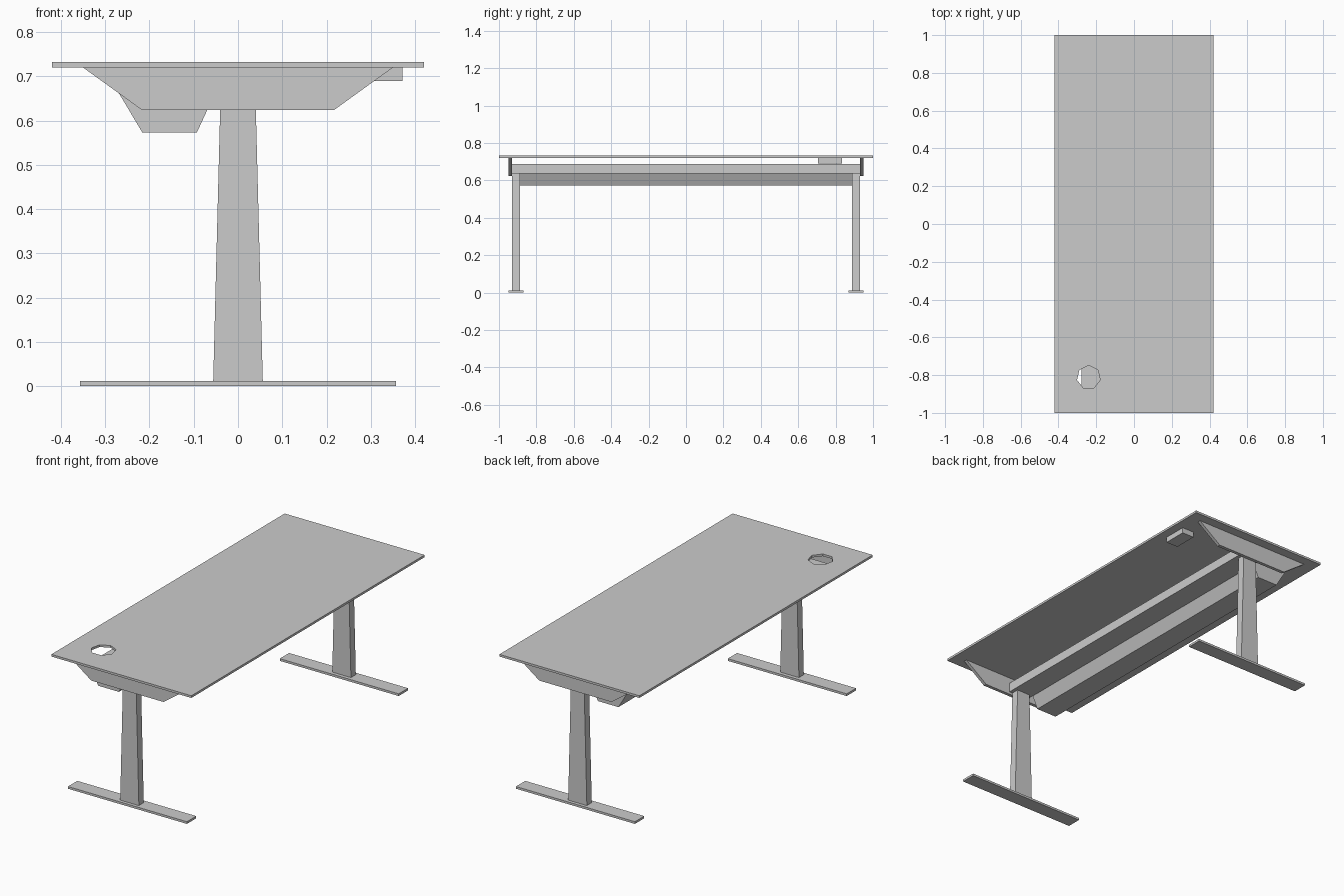
import bpy, bmesh
from math import sin, cos, pi

if "Cube" in bpy.data.objects:
    bpy.data.objects.remove(bpy.data.objects["Cube"])


def prism(name, profile, y0, y1):
    """Extrude an x-z profile along y from y0 to y1."""
    bm = bmesh.new()
    face = bm.faces.new([bm.verts.new((x, y0, z)) for x, z in profile])
    ext = bmesh.ops.extrude_face_region(bm, geom=[face])
    moved = [v for v in ext["geom"] if isinstance(v, bmesh.types.BMVert)]
    bmesh.ops.translate(bm, verts=moved, vec=(0, y1 - y0, 0))
    bmesh.ops.recalc_face_normals(bm, faces=bm.faces)
    mesh = bpy.data.meshes.new(name)
    bm.to_mesh(mesh)
    bm.free()
    obj = bpy.data.objects.new(name, mesh)
    bpy.context.collection.objects.link(obj)
    return obj


def box(name, x0, x1, y0, y1, z0, z1):
    return prism(name, [(x0, z0), (x1, z0), (x1, z1), (x0, z1)], y0, y1)


def plate(name, loops, z0, z1):
    """Flat plate from an outline and hole loops."""
    curve = bpy.data.curves.new(name, "CURVE")
    curve.dimensions = "2D"
    curve.fill_mode = "BOTH"
    curve.extrude = (z1 - z0) / 2
    for pts in loops:
        s = curve.splines.new("POLY")
        s.points.add(len(pts) - 1)
        for p, (x, y) in zip(s.points, pts):
            p.co = (x, y, 0, 1)
        s.use_cyclic_u = True
    tmp = bpy.data.objects.new(name + "_outline", curve)
    bpy.context.collection.objects.link(tmp)
    deps = bpy.context.evaluated_depsgraph_get()
    mesh = bpy.data.meshes.new_from_object(tmp.evaluated_get(deps))
    bpy.data.objects.remove(tmp)
    obj = bpy.data.objects.new(name, mesh)
    obj.location.z = (z0 + z1) / 2
    bpy.context.collection.objects.link(obj)
    # weld the caps to the sides
    bm = bmesh.new()
    bm.from_mesh(mesh)
    bmesh.ops.remove_doubles(bm, verts=bm.verts, dist=1e-4)
    bmesh.ops.recalc_face_normals(bm, faces=bm.faces)
    for f in bm.faces:
        f.smooth = False
    bm.to_mesh(mesh)
    bm.free()
    return obj


# Tabletop with a seven-sided cable hole
outline = [(-0.42, -1), (0.42, -1), (0.42, 1), (-0.42, 1)]
hole = [(-0.24 + 0.063 * cos(pi / 2 + i * 2 * pi / 7),
         -0.812 + 0.063 * sin(pi / 2 + i * 2 * pi / 7)) for i in range(7)]
plate("tabletop", [outline, hole], 0.72, 0.732)

# Feet, tapered columns and top brackets at both ends
for side, s in (("front", -1), ("back", 1)):
    box(side + "_foot", -0.357, 0.357, s * 0.948, s * 0.868, 0, 0.012)
    prism(side + "_column",
          [(-0.056, 0.012), (0.056, 0.012), (0.04, 0.637), (-0.04, 0.637)],
          s * 0.93, s * 0.888)
    prism(side + "_bracket",
          [(-0.35, 0.72), (-0.217, 0.624), (0.217, 0.624), (0.35, 0.72)],
          s * 0.948, s * 0.93)

# Long beam between the columns
box("cross_beam", -0.06, 0.06, -0.93, 0.93, 0.637, 0.688)

# Cable tray under the rear edge
prism("cable_tray",
      [(-0.278, 0.677), (-0.216, 0.573), (-0.093, 0.573), (-0.045, 0.677)],
      -0.888, 0.888)

# Height control box
box("control_box", 0.30, 0.372, 0.705, 0.835, 0.69, 0.72)
